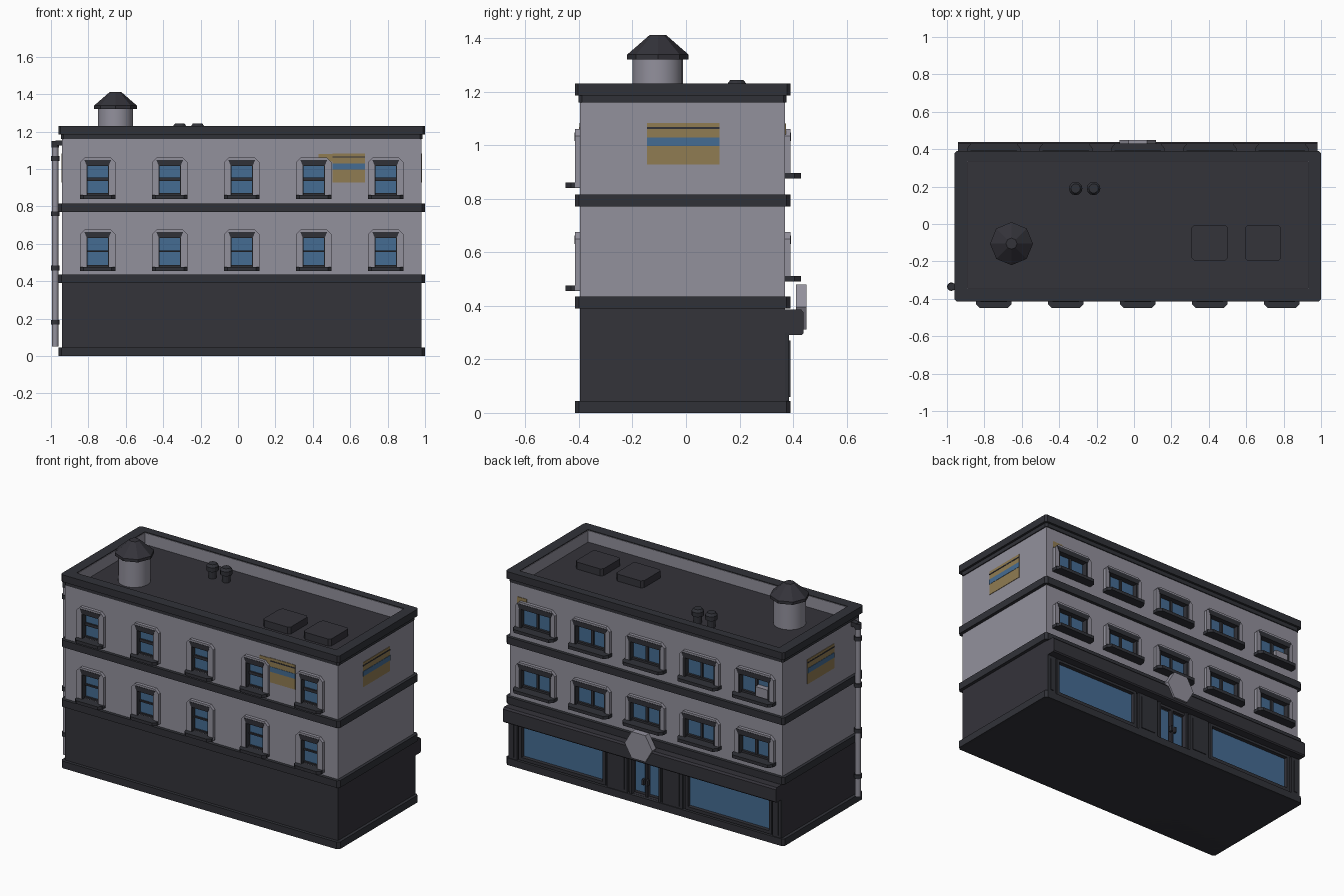
import bpy, bmesh, math

if "Cube" in bpy.data.objects:
    bpy.data.objects.remove(bpy.data.objects["Cube"])

def mat(name, r, g, b):
    m = bpy.data.materials.new(name)
    m.diffuse_color = (r, g, b, 1)
    m.use_nodes = True
    m.node_tree.nodes["Principled BSDF"].inputs["Base Color"].default_value = m.diffuse_color
    return m

WALL = mat("grey_wall", .29, .282, .335)
DARK = mat("charcoal", .034, .033, .042)
TRIM = mat("dark_trim", .03, .031, .039)
BLUE = mat("blue_glass", .06, .15, .29)
GOLD = mat("ochre", .28, .2, .085)

XC = .02                                   # building centre line
X0, X1, Y0, Y1 = -.94, .98, -.395, .37     # wall planes

# ---------- helpers ----------
def finish(bm, name, m, smooth=False):
    bmesh.ops.recalc_face_normals(bm, faces=bm.faces)
    me = bpy.data.meshes.new(name)
    bm.to_mesh(me)
    bm.free()
    me.materials.append(m)
    ob = bpy.data.objects.new(name, me)
    bpy.context.collection.objects.link(ob)
    if smooth:
        bpy.context.view_layer.objects.active = ob
        ob.select_set(True)
        bpy.ops.object.shade_smooth_by_angle(angle=math.radians(35))
        ob.select_set(False)
    return ob

def prism(bm, pts, axis, a, b):
    """Extrude a 2D outline along an axis from a to b."""
    f = {'x': lambda u, v, w: (w, u, v), 'y': lambda u, v, w: (u, w, v),
         'z': lambda u, v, w: (u, v, w)}[axis]
    lo = [bm.verts.new(f(u, v, a)) for u, v in pts]
    hi = [bm.verts.new(f(u, v, b)) for u, v in pts]
    n = len(pts)
    bm.faces.new(lo)
    bm.faces.new(hi[::-1])
    for i in range(n):
        bm.faces.new((lo[i], lo[(i + 1) % n], hi[(i + 1) % n], hi[i]))

def box(bm, xa, xb, ya, yb, za, zb):
    prism(bm, [(xa, ya), (xb, ya), (xb, yb), (xa, yb)], 'z', za, zb)

def solid(name, m, *dims):
    bm = bmesh.new()
    box(bm, *dims)
    return finish(bm, name, m)

def octo(xa, xb, ya, yb, c):
    return [(xa + c, ya), (xb - c, ya), (xb, ya + c), (xb, yb - c),
            (xb - c, yb), (xa + c, yb), (xa, yb - c), (xa, ya + c)]

def lathe(bm, cx, cy, prof, n):
    rings = [[bm.verts.new((cx + r * math.cos(2 * math.pi * i / n),
                            cy + r * math.sin(2 * math.pi * i / n), z)) for i in range(n)]
             for r, z in prof]
    bm.faces.new(rings[0])
    bm.faces.new(rings[-1])
    for p, q in zip(rings, rings[1:]):
        for i in range(n):
            bm.faces.new((p[i], p[(i + 1) % n], q[(i + 1) % n], q[i]))

def cut(ob, cutter):
    md = ob.modifiers.new("cut", 'BOOLEAN')
    md.operation, md.solver, md.object = 'DIFFERENCE', 'EXACT', cutter
    bpy.context.view_layer.objects.active = ob
    bpy.ops.object.modifier_apply(modifier="cut")
    bpy.data.objects.remove(cutter)

# ---------- walls and bands ----------
ground = solid("ground_floor", DARK, X0, X1, Y0, Y1, 0, .41)
upper = solid("upper_walls", WALL, X0, X1, Y0, Y1, .41, 1.225)
bm = bmesh.new()
for za, zb in ((0, .045), (.39, .435), (.77, .815)):
    prism(bm, octo(X0 - .02, X1 + .02, Y0 - .02, Y1 + .02, .015), 'z', za, zb)
finish(bm, "floor_bands", TRIM)

ROOF = 1.152
IN = (-.89, .93, -.345, .335)              # roof well
def ring(name, m, g, za, zb, h):
    """Rectangular collar: g grows the outside, h widens the hole."""
    hole = octo(IN[0] - h, IN[1] + h, IN[2] - h, IN[3] + h, .002)
    out = octo(X0 - g, X1 + g, Y0 - g, Y1 + g, .012)
    bm = bmesh.new()
    loops = [[bm.verts.new((x, y, z)) for x, y in o]
             for o, z in ((out, za), (out, zb), (hole, zb), (hole, za))]
    for k in range(4):
        p, q = loops[k], loops[(k + 1) % 4]
        for i in range(8):
            bm.faces.new((p[i], p[(i + 1) % 8], q[(i + 1) % 8], q[i]))
    finish(bm, name, m)
ring("parapet_cap", TRIM, .02, 1.185, 1.23, .003)
ring("parapet_moulding", TRIM, .006, 1.16, 1.186, .02)
solid("roof_deck", DARK, *IN, ROOF - .012, ROOF)

# ---------- windows ----------
parts = {k: bmesh.new() for k in ("surround", "frame", "sill", "glass", "cutter")}

def window(xc, z0, z1, hw, gw, wall, s, wide, rail):
    def b(part, xa, xb, da, db, za, zb):   # depth measured outward from the wall
        ya, yb = sorted((wall + s * da, wall + s * db))
        box(parts[part], xc + xa, xc + xb, ya, yb, za, zb)
    c, g0, g1, k = .025, z0 + .018, z1 - .03, -.02
    # raised surround with clipped top corners
    u = [(-hw, z0), (-hw, z1 - c), (-hw + c, z1), (hw - c, z1), (hw, z1 - c), (hw, z0),
         (gw, z0), (gw, g1), (-gw, g1), (-gw, z0)]
    prism(parts["surround"], [(xc + x, z) for x, z in u], 'y', wall, wall + s * .02)
    # sill with tapered front
    e, d = (hw + .005, .06) if wide else (hw, .055)
    prism(parts["sill"], [(xc - e, wall), (xc + e, wall), (xc + e, wall + s * .035),
                          (xc + e - .02, wall + s * d), (xc - e + .02, wall + s * d),
                          (xc - e, wall + s * .035)], 'z', z0 - .002, g0)
    b("cutter", -gw, gw, k, .01, g0 - .002, g1)
    b("glass", -gw, gw, k, k + .005, g0, g1)
    # reveals, lintel and bars
    for sx in (-1, 1):
        xa, xb = sorted((sx * gw, sx * (gw - (.012 if wide else .005))))
        b("frame", xa, xb, k, .018, g0, g1)
    t = gw + .012
    prism(parts["frame"], [(xc - t + .014, g1 - .014), (xc + t - .014, g1 - .014),
                           (xc + t, g1 + .018), (xc - t, g1 + .018)], 'y', wall + s * k, wall + s * .022)
    zm = (g0 + g1) / 2
    if wide:
        b("frame", -.008, .008, k, -.005, g0, g1)
        b("frame", -gw, gw, k, 0, g0, g0 + .012)
    else:
        b("frame", -gw, gw, k, -.005, zm - rail, zm + rail)
        b("frame", -gw, gw, k, -.003, g0, g0 + .01)

for i in range(5):
    xc = XC + (i - 2) * .385
    for dz, rail in ((0, .005), (.385, .009)):
        window(xc, .457 + dz, .675 + dz, .095, .06, Y0, -1, False, rail)
        window(xc, .493 + dz, .675 + dz, .138, .112, Y1, 1, True, rail)

finish(parts["surround"], "window_surrounds", WALL)
finish(parts["frame"], "window_frames", TRIM)
finish(parts["sill"], "window_sills", TRIM)
box(parts["cutter"], *IN, ROOF - .01, 1.4)
cut(upper, finish(parts["cutter"], "opening_cutter", WALL))
solid("window_cooler", WALL, -.845, -.76, Y1 - .018, Y1 + .019, .905, .965)

# ---------- shopfront on the back ----------
cutter, trim, glass = bmesh.new(), bmesh.new(), parts["glass"]
for s in (-1, 1):
    def sx(a, b):
        return sorted((XC + s * a, XC + s * b))
    box(cutter, *sx(.30, .87), Y1 - .02, Y1 + .1, .07, .275)
    box(glass, *sx(.30, .87), Y1 - .02, Y1 - .012, .07, .275)
    box(cutter, *sx(.006, .095), Y1 - .02, Y1 + .1, .046, .275)
    box(glass, *sx(.018, .085), Y1 - .02, Y1 - .01, .065, .262)     # door leaf panes
    box(trim, *sx(.095, .11), Y1, Y1 + .014, .045, .29)
    box(trim, *sx(.006, .02), Y1 - .005, Y1 + .018, .125, .16)      # handles
    for a, b in ((.125, .265), (.90, .96)):                         # pilasters
        box(trim, *sx(a, b), Y1, Y1 + .015, 0, .3)
        box(trim, *sx(a + .02, b - .02), Y1, Y1 + .02, .06, .27)
    for a, b, za, zb in ((.28, .30, .05, .295), (.87, .89, .05, .295),
                         (.30, .87, .05, .07), (.30, .87, .275, .295)):
        box(trim, *sx(a, b), Y1, Y1 + .012, za, zb)
cut(ground, finish(cutter, "shop_cutter", DARK))
finish(trim, "shopfront_trim", TRIM)
finish(glass, "glass_panes", BLUE)
bm = bmesh.new()
prism(bm, [(Y1, .29), (.432, .29), (.439, .297), (.439, .375), (.43, .386), (Y1, .386)],
      'x', X0, X1)
finish(bm, "shop_cornice", DARK)
bm = bmesh.new()
prism(bm, [(XC + .097 * math.cos(k * math.pi / 3), .396 + .097 * math.sin(k * math.pi / 3))
           for k in range(6)], 'y', .41, .45)
finish(bm, "hexagon_sign", WALL)

# ---------- ochre wall panels with a blue stripe ----------
gold, stripe, line = bmesh.new(), bmesh.new(), bmesh.new()
for bmx, t, za, zb in ((gold, .003, .927, 1.083), (stripe, .005, .996, 1.028), (line, .005, 1.06, 1.067)):
    box(bmx, X1, X1 + t, -.145, .125, za, zb)
    box(bmx, X0 - t, X0, -.145, .125, za, zb)
    box(bmx, .505, .68, Y0 - t, Y0, za, zb)
for ya, yb, xa, xb in ((Y0 - .003, Y0, .43, .505), (Y1, Y1 + .003, .86, .93)):
    box(gold, xa, xb, ya, yb, 1.04, 1.08)
finish(gold, "wall_panels", GOLD)
finish(stripe, "panel_stripes", BLUE)
finish(line, "panel_lines", TRIM)

# ---------- roof items ----------
bm = bmesh.new()
lathe(bm, -.655, -.106, [(.094, ROOF), (.094, 1.325)], 24)
finish(bm, "roof_tank", WALL, True)
bm = bmesh.new()
lathe(bm, -.655, -.105, [(.115, 1.32), (.115, 1.338), (.03, 1.412)], 8)
finish(bm, "tank_roof", DARK)
bm = bmesh.new()
for x in (-.312, -.216):
    lathe(bm, x, .19, [(.024, ROOF), (.024, 1.195), (.036, 1.2), (.036, 1.228), (.025, 1.243)], 12)
finish(bm, "roof_vents", TRIM)
bm = bmesh.new()
for x in (.405, .69):
    prism(bm, octo(x - .097, x + .097, -.197, -.005, .015), 'z', ROOF, ROOF + .045)
finish(bm, "roof_hatches", DARK)

# ---------- drainpipe on the left front corner ----------
bm = bmesh.new()
lathe(bm, -.977, -.335, [(.017, .05), (.017, 1.13)], 12)
finish(bm, "drainpipe", WALL, True)
bm = bmesh.new()
for z in (.18, .47, .76, 1.055):
    lathe(bm, -.977, -.335, [(.023, z - .013), (.023, z + .013)], 12)
lathe(bm, -.977, -.335, [(.02, 1.115), (.02, 1.15)], 12)
box(bm, -.977, X0, -.352, -.318, 1.125, 1.153)
finish(bm, "drainpipe_brackets", TRIM)
